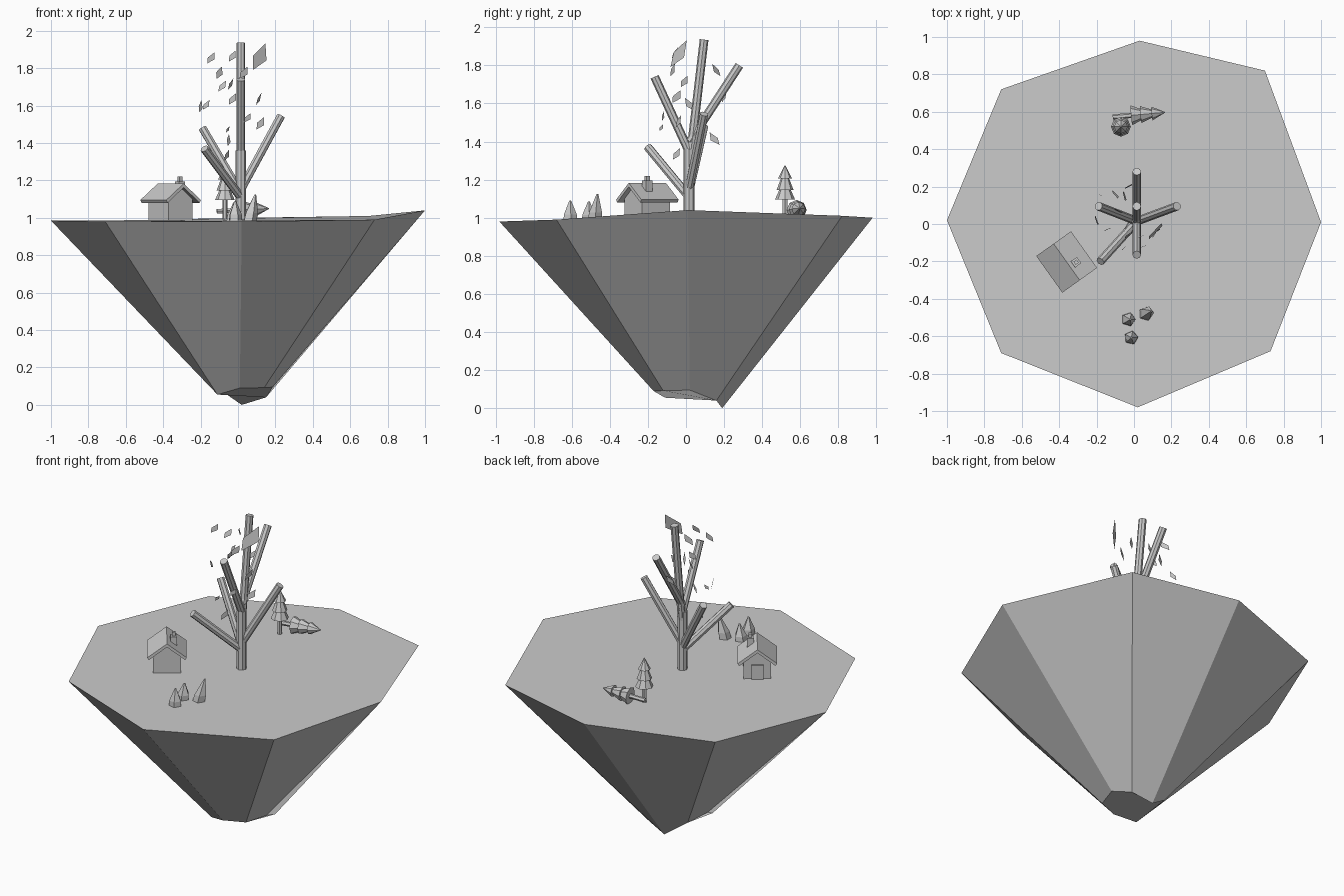
import bpy, bmesh, math, random
from mathutils import Vector, Matrix

if "Cube" in bpy.data.objects:
    bpy.data.objects.remove(bpy.data.objects["Cube"])

random.seed(4)


def make(name, verts, faces):
    me = bpy.data.meshes.new(name)
    me.from_pydata([tuple(v) for v in verts], [], faces)
    bm = bmesh.new()
    bm.from_mesh(me)
    bmesh.ops.recalc_face_normals(bm, faces=bm.faces)
    bm.to_mesh(me)
    bm.free()
    ob = bpy.data.objects.new(name, me)
    bpy.context.collection.objects.link(ob)
    return ob


def loft(name, rings):
    """Skin a list of equal-length vertex rings, capped at both ends."""
    n = len(rings[0])
    verts = [v for r in rings for v in r]
    faces = [list(range(n)), list(range(n * (len(rings) - 1), n * len(rings)))]
    for k in range(len(rings) - 1):
        for i in range(n):
            j = (i + 1) % n
            faces.append([k * n + i, k * n + j, (k + 1) * n + j, (k + 1) * n + i])
    return make(name, verts, faces)


def ring(r, z, n, m=Matrix()):
    return [m @ Vector((r * math.cos(2 * math.pi * i / n), r * math.sin(2 * math.pi * i / n), z))
            for i in range(n)]


def aim(a, b):
    d = Vector(b) - Vector(a)
    return Matrix.Translation(a) @ d.to_track_quat('Z', 'Y').to_matrix().to_4x4(), d.length


def rod(name, a, b, r, n=8):
    m, length = aim(a, b)
    return loft(name, [ring(r, 0, n, m), ring(r, length, n, m)])


# floating island: uneven octagon tapering to a broken tip
top = [(-1, .02, .985), (-.71, -.69, .98), (.02, -.98, .98), (.73, -.68, .99),
       (1, .01, 1.04), (.70, .82, 1.01), (.03, .98, 1.0), (-.71, .72, .985)]
tip = [(-.16, .01, .12), (-.11, -.11, .055), (.01, -.17, .09), (.14, -.12, .092),
       (.185, .02, .095), (.15, .16, .04), (.02, .19, 0), (-.11, .14, .09)]
loft("island", [top, tip])

# bare tree
rod("tree_trunk", (.015, .015, .99), (.015, .015, 1.36), .029)
branches = [((.015, .02, 1.3), (.015, .095, 1.935)),
            ((.015, .02, 1.4), (.015, .28, 1.80)),
            ((.015, .015, 1.35), (.015, -.165, 1.74)),
            ((.015, .015, 1.15), (.23, .095, 1.545)),
            ((.015, .015, 1.13), (-.19, .095, 1.48)),
            ((.015, .015, 1.11), (-.18, -.2, 1.37))]
for i, (a, b) in enumerate(branches):
    rod(f"tree_branch_{i + 1}", a, b, .023)

# drifting diamond leaves: x, y, z, half height
leaves = [(.115, -.04, 1.85, .085), (-.145, -.03, 1.85, .035), (-.03, -.06, 1.86, .035),
          (-.1, .16, 1.77, .04), (-.04, -.01, 1.71, .035), (.03, -.07, 1.77, .04),
          (-.085, .07, 1.70, .035), (-.03, .2, 1.63, .035), (.11, -.05, 1.63, .04),
          (-.2, .02, 1.59, .04), (.12, -.04, 1.50, .04), (-.055, -.13, 1.47, .02),
          (-.05, .15, 1.41, .04), (.05, -.12, 1.53, .03), (-.06, -.05, 1.33, .035),
          (-.17, .15, 1.60, .03)]
for i, (x, y, z, h) in enumerate(leaves):
    yaw = math.radians(25 if i == 0 else random.uniform(15, 75)) * (1 if i % 3 else -1)
    if i == 0:
        yaw = math.radians(40)
    m = (Matrix.Translation((x, y, z)) @ Matrix.Rotation(yaw, 4, 'Z')
         @ Matrix.Rotation(random.uniform(-.3, .3), 4, 'X'))
    w = h * .62
    make(f"leaf_{i + 1}", [m @ Vector(p) for p in
         ((-w, 0, -h * .7), (w * .9, 0, -h * .1), (w, 0, h), (-w * .8, 0, h * .2))], [[0, 1, 2, 3]])

# cottage: local x runs along the ridge
house = Matrix.Translation((-.36, -.203, 0)) @ Matrix.Rotation(math.radians(-54.5), 4, 'Z')


def prism(name, profile, x0, x1):
    return loft(name, [[house @ Vector((x, y, z)) for y, z in profile] for x in (x0, x1)])


def rect(y0, y1, z0, z1):
    return [(y0, z0), (y1, z0), (y1, z1), (y0, z1)]


prism("house_walls", [(-.08, .985), (.08, .985), (.08, 1.10), (0, 1.165), (-.08, 1.10)], -.09, .09)
prism("house_roof", [(-.114, 1.095), (0, 1.183), (.114, 1.095), (.105, 1.08), (0, 1.162), (-.105, 1.08)],
      -.12, .12)
prism("house_door", rect(-.035, .035, .985, 1.075), -.102, -.088)
prism("chimney", rect(.02, .06, 1.13, 1.195), .01, .05)
prism("chimney_pot", rect(.03, .05, 1.19, 1.22), .02, .04)


# pines: one standing, one toppled
def pine(name, a, b):
    m, _ = aim(a, b)
    loft(name + "_trunk", [ring(.014, 0, 6, m), ring(.014, .13, 6, m)])
    for k, (r0, r1, z0, z1) in enumerate([(.053, .026, .10, .16), (.045, .02, .15, .215),
                                          (.037, .002, .21, .28)]):
        loft(f"{name}_tier_{k + 1}", [ring(r0, z0, 8, m), ring(r1, z1, 8, m)])


pine("standing_pine", (-.07, .52, .995), (-.07, .52, 1.28))
pine("fallen_pine", (-.113, .572, 1.035), (.165, .597, 1.05))

# pointed rocks: position, height, lean of the peak
rocks = [(-.03, -.51, .1, .01, .0), (.062, -.48, .14, .03, .015), (-.015, -.608, .105, .0, .0)]
for i, (x, y, h, dx, dy) in enumerate(rocks):
    spin = Matrix.Rotation(i * 1.3, 4, 'Z')
    rings = []
    for r, t in ((.038, 0), (.036, .3), (.005, 1)):
        rings.append(ring(r, h * t, 5, Matrix.Translation((x + dx * t, y + dy * t, .985)) @ spin))
    loft(f"rock_{i + 1}", rings)
